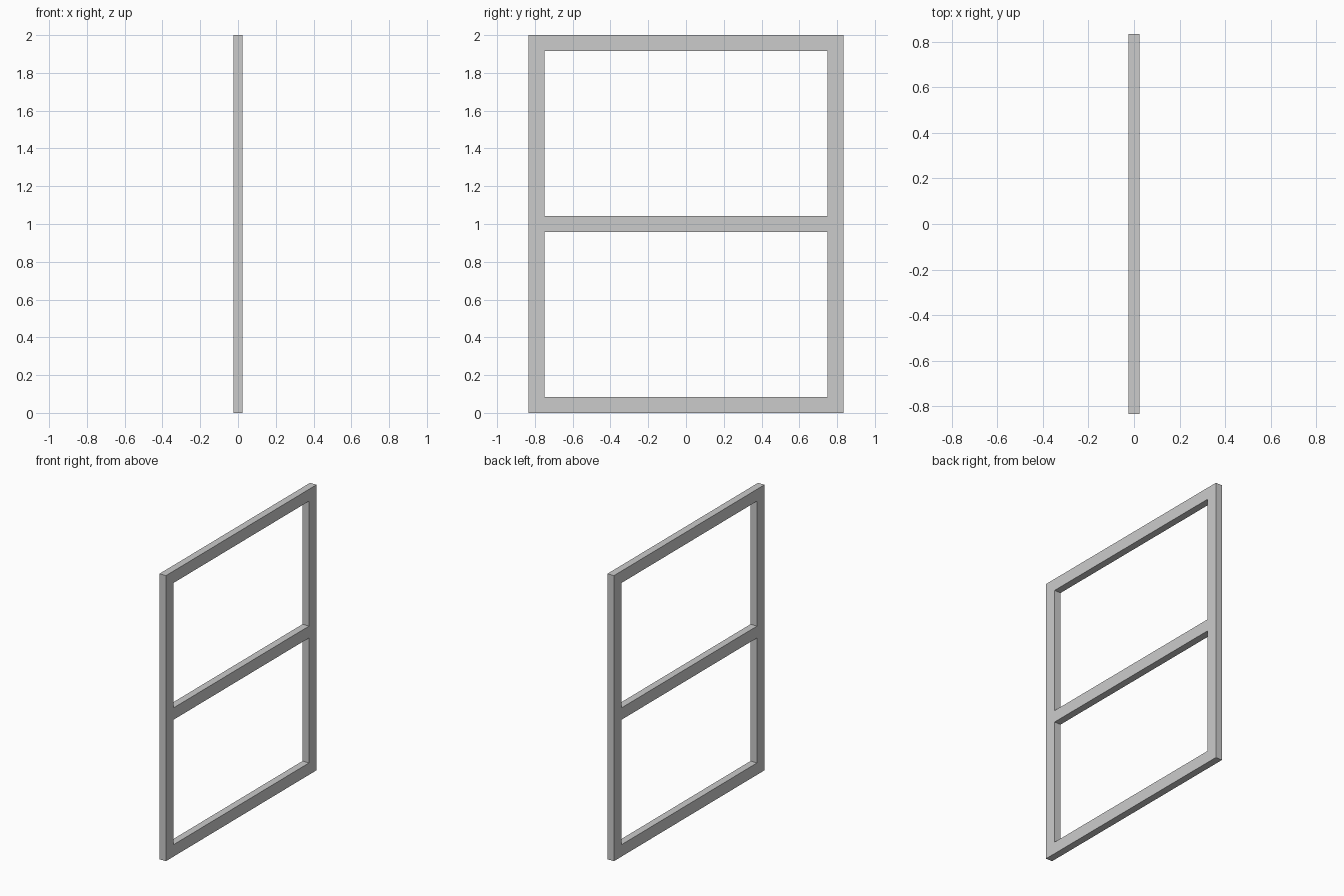
import bpy, bmesh

if "Cube" in bpy.data.objects:
    bpy.data.objects.remove(bpy.data.objects["Cube"])

HALF_DEPTH = 0.025
BAR = 1 / 12

# Grid lines of the frame: odd columns/rows between the bars are openings
ys = [-10 * BAR, -9 * BAR, 9 * BAR, 10 * BAR]
zs = [0, BAR, 1 - BAR / 2, 1 + BAR / 2, 2 - BAR, 2]

bm = bmesh.new()
verts = [[bm.verts.new((-HALF_DEPTH, y, z)) for z in zs] for y in ys]

# Flat outline of the frame: two stiles and three rails
for i in range(len(ys) - 1):
    for j in range(len(zs) - 1):
        if i == 1 and j in (1, 3):
            continue  # window opening
        bm.faces.new((verts[i][j], verts[i + 1][j],
                      verts[i + 1][j + 1], verts[i][j + 1]))

# Give the outline its thickness
ext = bmesh.ops.extrude_face_region(bm, geom=bm.faces[:], use_keep_orig=True)
top = [g for g in ext["geom"] if isinstance(g, bmesh.types.BMVert)]
bmesh.ops.translate(bm, verts=top, vec=(2 * HALF_DEPTH, 0, 0))
bmesh.ops.recalc_face_normals(bm, faces=bm.faces[:])

mesh = bpy.data.meshes.new("window_frame")
bm.to_mesh(mesh)
bm.free()
frame = bpy.data.objects.new("window_frame", mesh)
bpy.context.collection.objects.link(frame)
